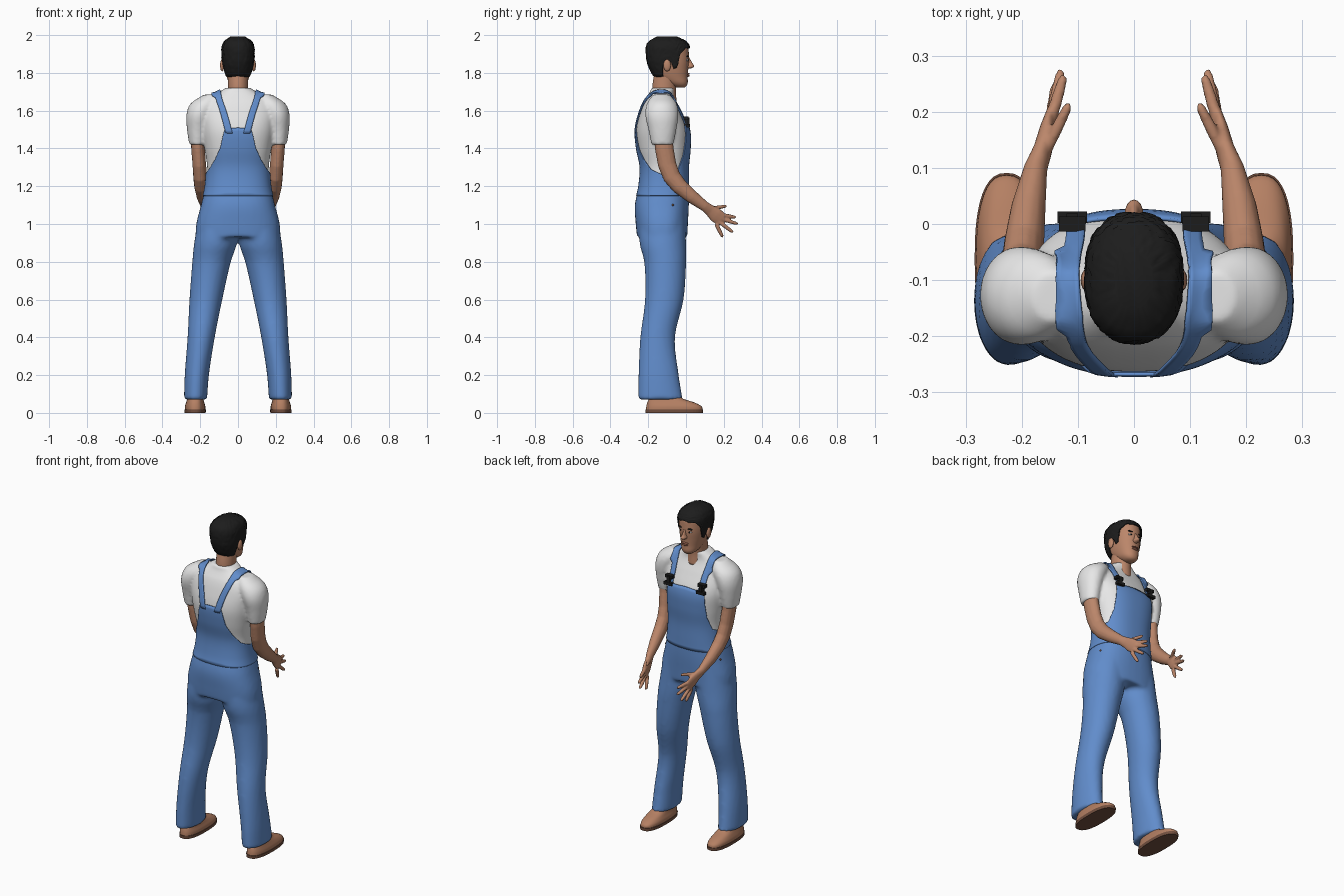
import bpy
import bmesh
import math
import random
from mathutils import Vector, Matrix

random.seed(4)
cube = bpy.data.objects.get("Cube")
if cube:
    bpy.data.objects.remove(cube, do_unlink=True)


def material(name, rgb):
    mat = bpy.data.materials.new(name)
    mat.use_nodes = True
    mat.diffuse_color = (*rgb, 1)
    mat.node_tree.nodes["Principled BSDF"].inputs["Base Color"].default_value = (*rgb, 1)
    return mat


skin = material("skin", (.50, .24, .145))
lips = material("lips", (.36, .14, .09))
denim = material("blue denim", (.12, .265, .60))
cotton = material("white cotton", (.80, .80, .80))
black = material("black", (.012, .012, .012))
leather = material("tan leather", (.46, .215, .125))
rubber = material("brown sole", (.17, .08, .05))
SIDES = (1, -1)


# ---- interpolation helpers: rows start with their key, ascending
def segment(rows, key):
    i = 0
    while i < len(rows) - 2 and key > rows[i + 1][0]:
        i += 1
    return i, (key - rows[i][0]) / (rows[i + 1][0] - rows[i][0])


def linear(rows, key):
    i, t = segment(rows, key)
    return rows[i][1] * (1 - t) + rows[i + 1][1] * t


def smooth_row(rows, key):
    i, t = segment(rows, key)

    def slope(j, c):
        a, b = rows[max(j - 1, 0)], rows[min(j + 1, len(rows) - 1)]
        return (b[c] - a[c]) / (b[0] - a[0])
    span = rows[i + 1][0] - rows[i][0]
    out = []
    for c in range(1, len(rows[0])):
        p, q = rows[i][c], rows[i + 1][c]
        m, n = slope(i, c) * span, slope(i + 1, c) * span
        out.append(p + m * t + (3 * (q - p) - 2 * m - n) * t ** 2 + (2 * (p - q) + m + n) * t ** 3)
    return out


def around(angle, power):
    c, s = math.cos(angle), math.sin(angle)
    return (math.copysign(abs(c) ** (2 / power), c), math.copysign(abs(s) ** (2 / power), s))


# ---- mesh helpers
def bridge(bm, rings, caps=(True, True)):
    n = len(rings[0])
    for a, b in zip(rings, rings[1:]):
        for k in range(n):
            bm.faces.new((a[k], a[(k + 1) % n], b[(k + 1) % n], b[k]))
    if caps[0]:
        bm.faces.new(rings[0][::-1])
    if caps[1]:
        bm.faces.new(rings[-1])


def shell(bm, rows, low, high, grow=0, sides=40, steps=16, power=2.0, flip=1, caps=(True, True)):
    """Stacked sections (z, cx, cy, rx, ry) between two heights given by angle."""
    rings = []
    for j in range(steps + 1):
        ring = []
        for k in range(sides):
            angle = 2 * math.pi * k / sides
            fold = math.degrees(math.asin(math.sin(angle)))
            z = low(fold) + (high(fold) - low(fold)) * j / steps
            cx, cy, rx, ry = smooth_row(rows, z)
            u, v = around(angle, power)
            ring.append(bm.verts.new((flip * (cx + (rx + grow) * u), cy + (ry + grow) * v, z)))
        rings.append(ring)
    bridge(bm, rings, caps)


def stack(bm, rows, **options):
    shell(bm, rows, lambda a: rows[0][0], lambda a: rows[-1][0], **options)


def tube(bm, points, flip=1, sides=14):
    """Tube through points (x, y, z, thickness, width)."""
    rings = []
    for i, p in enumerate(points):
        a, b = points[max(i - 1, 0)], points[min(i + 1, len(points) - 1)]
        along = (Vector(b[:3]) - Vector(a[:3])).normalized()
        across = (Vector((1, 0, 0)) - along * along.x).normalized()
        up = along.cross(across)
        ring = []
        for k in range(sides):
            t = 2 * math.pi * k / sides
            co = Vector(p[:3]) + across * p[3] * math.cos(t) + up * p[4] * math.sin(t)
            ring.append(bm.verts.new((flip * co.x, co.y, co.z)))
        rings.append(ring)
    bridge(bm, rings)


def part(name, bm, mat, voxel=0, relax=0, rounded=True):
    bmesh.ops.recalc_face_normals(bm, faces=bm.faces)
    mesh = bpy.data.meshes.new(name)
    bm.to_mesh(mesh)
    bm.free()
    mesh.materials.append(mat)
    if rounded:
        mesh.shade_smooth()
    obj = bpy.data.objects.new(name, mesh)
    bpy.context.collection.objects.link(obj)
    if voxel:
        mod = obj.modifiers.new("fuse", "REMESH")
        mod.mode, mod.voxel_size, mod.use_smooth_shade = "VOXEL", voxel, True
        mod = obj.modifiers.new("relax", "SMOOTH")
        mod.factor, mod.iterations = .5, relax
    return obj


def blob(name, centre, size, mat, box=False):
    bm = bmesh.new()
    place = Matrix.Translation(centre) @ Matrix.Diagonal((*size, 1))
    if box:
        bmesh.ops.create_cube(bm, size=2, matrix=place)
    else:
        bmesh.ops.create_uvsphere(bm, u_segments=16, v_segments=10, radius=1, matrix=place)
    return part(name, bm, mat, rounded=not box)


# ---- body sections: z, cx, cy, rx, ry
torso = [(.9, 0, -.125, .22, .125), (1, 0, -.128, .215, .132), (1.1, 0, -.128, .19, .137),
         (1.2, 0, -.118, .168, .126), (1.3, 0, -.115, .163, .122), (1.4, 0, -.12, .178, .136),
         (1.5, 0, -.125, .195, .138), (1.6, 0, -.135, .2, .105), (1.66, 0, -.138, .165, .078),
         (1.69, 0, -.13, .115, .064), (1.72, 0, -.122, .066, .064)]
sleeve = [(1.42, .215, -.125, .043, .058), (1.5, .214, -.125, .056, .074), (1.58, .203, -.128, .07, .088),
          (1.64, .175, -.128, .074, .078), (1.685, .14, -.13, .04, .045)]
leg = [(.07, .225, -.135, .061, .118), (.2, .218, -.145, .064, .107), (.4, .195, -.15, .072, .092),
       (.6, .17, -.115, .087, .102), (.8, .14, -.11, .102, .111), (.9, .119, -.123, .113, .123),
       (1.05, .105, -.125, .1, .12)]

# Shirt with sleeves
bm = bmesh.new()
shell(bm, torso, lambda a: 1.18, lambda a: 1.72, power=2.4, steps=24)
for side in SIDES:
    stack(bm, sleeve, flip=side)
shirt = part("shirt", bm, cotton, .009, 5)

# Trousers
bm = bmesh.new()
shell(bm, torso, lambda a: .93, lambda a: 1.25, grow=.006, power=2.4)
for side in SIDES:
    stack(bm, leg, flip=side, steps=28)
part("trousers", bm, denim, .011, 5)

# Bib, wrapping the shirt with a curved top edge given by angle (back to front)
edge = [(-90, 1.51), (-74, 1.505), (-64, 1.4), (-50, 1.34), (-30, 1.29), (0, 1.26),
        (30, 1.285), (45, 1.36), (53, 1.45), (57, 1.52), (90, 1.53)]
bm = bmesh.new()
shell(bm, torso, lambda a: 1.15, lambda a: linear(edge, a), grow=.009, sides=144,
      steps=20, power=2.4, caps=(False, False))
part("bib", bm, denim).modifiers.new("cloth", "SOLIDIFY").thickness = .006

# Straps wrapped over the shoulders, with clips
path = [(0, .048, -.28, 1.48), (1, .075, -.27, 1.58), (2, .105, -.24, 1.67), (3, .12, -.18, 1.72),
        (4, .12, -.1, 1.71), (5, .116, -.05, 1.66), (6, .112, .0, 1.6), (7, .11, .025, 1.52)]
for side, label in zip(SIDES, ("left", "right")):
    bm = bmesh.new()
    rows = []
    for i in range(43):
        x, y, z = smooth_row(path, i / 6)
        rows.append([bm.verts.new((side * (x + w * .0095), y, z)) for w in range(-2, 3)])
    for a, b in zip(rows, rows[1:]):
        for k in range(4):
            bm.faces.new((a[k], a[k + 1], b[k + 1], b[k]))
    strap = part(label + "_strap", bm, denim)
    wrap = strap.modifiers.new("wrap", "SHRINKWRAP")
    wrap.target, wrap.offset, wrap.wrap_mode = shirt, .008, "ABOVE_SURFACE"
    cloth = strap.modifiers.new("cloth", "SOLIDIFY")
    cloth.thickness, cloth.offset = .006, 0
    blob(label + "_upper_clip", (side * .11, .0, 1.56), (.024, .013, .009), black, True)
    blob(label + "_clip_post", (side * .11, .006, 1.54), (.01, .013, .024), black, True)
    blob(label + "_lower_clip", (side * .11, .012, 1.52), (.026, .01, .009), black, True)
    blob(label + "_hip_button", (side * .184, -.07, 1.1), (.006, .006, .006), rubber)

    # Arm and hand
    bm = bmesh.new()
    tube(bm, [(.215, -.12, 1.46, .035, .05), (.212, -.115, 1.4, .036, .05), (.205, -.1, 1.315, .036, .049),
              (.2, -.075, 1.25, .037, .047), (.196, -.035, 1.2, .036, .043), (.188, .03, 1.145, .031, .036),
              (.175, .1, 1.093, .021, .027), (.163, .13, 1.07, .017, .032), (.155, .16, 1.045, .015, .04),
              (.148, .19, 1.022, .01, .036)], side)
    fingers = [((.15, .18, 1.05), (.125, .265, 1.035)), ((.149, .18, 1.03), (.13, .275, 1)),
               ((.149, .175, 1.012), (.14, .25, .955)), ((.15, .16, .998), (.135, .195, .93)),
               ((.16, .125, 1.08), (.115, .215, 1.095))]
    for base, tip in fingers:
        base, tip = Vector(base), Vector(tip)
        tube(bm, [(*base.lerp(tip, t), r, r) for t, r in ((0, .011), (.5, .011), (.9, .009), (1, .005))], side, 10)
    part(label + "_arm", bm, skin, .005, 3)

    # Shoe and sole
    bm = bmesh.new()
    stack(bm, [(.015, .227, -.062, .054, .15), (.035, .227, -.064, .054, .146), (.055, .227, -.08, .048, .125),
               (.075, .226, -.105, .043, .09), (.11, .225, -.12, .038, .068)], flip=side, power=2.5)
    part(label + "_shoe", bm, leather)
    bm = bmesh.new()
    stack(bm, [(0, .227, -.062, .056, .152), (.018, .227, -.062, .057, .153)], flip=side, steps=1, power=2.5)
    part(label + "_sole", bm, rubber, rounded=False)

    # Ear, eye and brow
    blob(label + "_ear", (side * .084, -.1, 1.84), (.011, .02, .032), skin)
    blob(label + "_eye", (side * .03, .003, 1.868), (.013, .01, .006), cotton)
    blob(label + "_iris", (side * .03, .01, 1.868), (.005, .005, .005), black)
    blob(label + "_brow", (side * .031, .008, 1.887), (.018, .007, .004), black)

# Neck and head
bm = bmesh.new()
stack(bm, [(1.64, 0, -.11, .055, .06), (1.72, 0, -.115, .053, .063), (1.8, 0, -.1, .056, .068)])
part("neck", bm, skin)
head = [(1.723, 0, -.03, .022, .025), (1.74, 0, -.042, .043, .05), (1.78, 0, -.075, .06, .084),
        (1.82, 0, -.086, .07, .098), (1.86, 0, -.091, .076, .107), (1.9, 0, -.094, .078, .109),
        (1.94, 0, -.096, .076, .106), (1.97, 0, -.098, .06, .085), (1.99, 0, -.1, .03, .045)]
bm = bmesh.new()
stack(bm, head, power=2.2, steps=26)
part("head", bm, skin)
bm = bmesh.new()
stack(bm, [(1.822, 0, .01, .008, .012), (1.832, 0, .015, .017, .028), (1.85, 0, .013, .011, .022),
           (1.885, 0, .005, .006, .01)], sides=16)
part("nose", bm, skin)
blob("upper_lip", (0, .009, 1.795), (.022, .011, .005), lips)
blob("lower_lip", (0, .008, 1.785), (.019, .011, .006), lips)

# Cropped hair above a hairline given by angle (back to front)
hairline = [(-90, 1.775), (-25, 1.78), (-12, 1.85), (5, 1.855), (8, 1.82), (20, 1.83),
            (28, 1.9), (50, 1.93), (90, 1.935)]
bm = bmesh.new()
shell(bm, head, lambda a: linear(hairline, a), lambda a: 1.992, grow=.008, sides=80,
      steps=22, power=2.3, caps=(False, True))
for v in bm.verts:
    v.co += Vector((v.co.x, v.co.y + .1, .03)).normalized() * random.uniform(-.001, .004)
part("hair", bm, black).modifiers.new("thickness", "SOLIDIFY").thickness = .006
